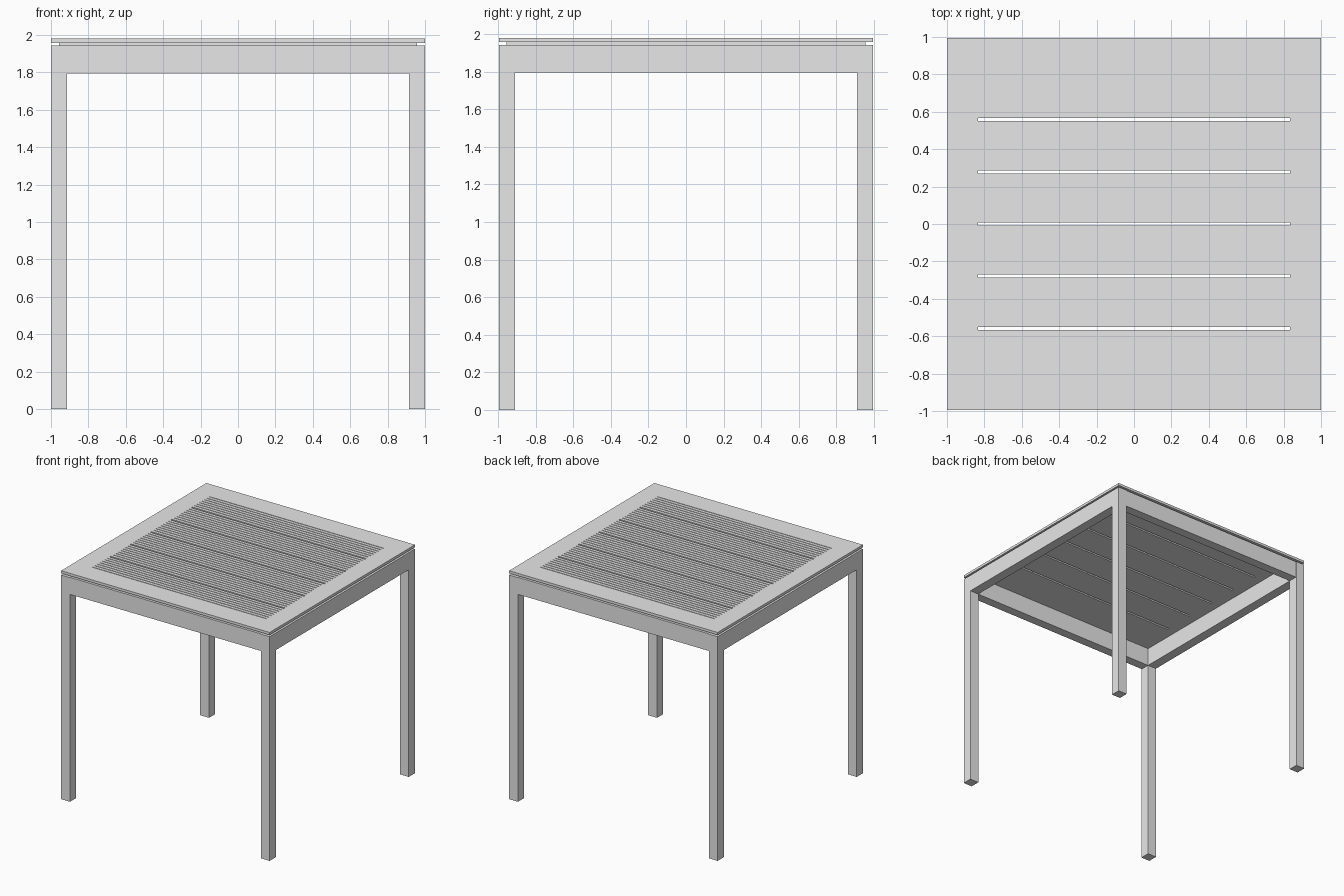
import bpy
import bmesh

cube = bpy.data.objects.get("Cube")
if cube:
    bpy.data.objects.remove(cube, do_unlink=True)

grey = bpy.data.materials.new("light grey")
grey.use_nodes = True
GREY = (0.8, 0.8, 0.8, 1.0)
grey.diffuse_color = GREY
grey.node_tree.nodes["Principled BSDF"].inputs["Base Color"].default_value = GREY

# Main dimensions
HX, HY = 1.0, 0.995              # half size of the table
LEG = 0.085
LEG_TOP, TOP_LOW, TOP = 1.943, 1.958, 1.98
OPEN_X, OPEN_Y = 0.835, 0.83     # half size of the slatted opening


def finish(name, bm):
    bmesh.ops.recalc_face_normals(bm, faces=bm.faces)
    mesh = bpy.data.meshes.new(name)
    bm.to_mesh(mesh)
    bm.free()
    mesh.materials.append(grey)
    obj = bpy.data.objects.new(name, mesh)
    bpy.context.collection.objects.link(obj)
    return obj


def box(name, x, y, z):
    """Box from (low, high) ranges."""
    bm = bmesh.new()
    bmesh.ops.create_cube(bm, size=1)
    for v in bm.verts:
        v.co = [r[0] if c < 0 else r[1] for c, r in zip(v.co, (x, y, z))]
    return finish(name, bm)


def extrude(name, faces, offset):
    """Solid made by extruding connected flat faces."""
    bm = bmesh.new()
    for pts in faces:
        bm.faces.new([bm.verts.new(p) for p in pts])
    bmesh.ops.remove_doubles(bm, verts=bm.verts, dist=1e-5)
    res = bmesh.ops.extrude_face_region(bm, geom=bm.faces[:], use_keep_orig=True)
    moved = [g for g in res["geom"] if isinstance(g, bmesh.types.BMVert)]
    bmesh.ops.translate(bm, verts=moved, vec=offset)
    return finish(name, bm)


def ring(name, outer, inner, low, high):
    """Rectangular frame with mitred corners."""
    signs = [(-1, -1), (1, -1), (1, 1), (-1, 1)]
    out = [(sx * outer[0], sy * outer[1], low) for sx, sy in signs]
    inn = [(sx * inner[0], sy * inner[1], low) for sx, sy in signs]
    quads = [(out[i], out[(i + 1) % 4], inn[(i + 1) % 4], inn[i]) for i in range(4)]
    return extrude(name, quads, (0, 0, high - low))


def span(side, a, b):
    return tuple(sorted((side * a, side * b)))


# Legs with thin foot pads
for sy, depth in ((-1, "front"), (1, "back")):
    for sx, side in ((-1, "right"), (1, "left")):
        x, y = span(sx, HX - LEG, HX), span(sy, HY - LEG, HY)
        box(f"{depth}_{side}_leg", x, y, (0.02, LEG_TOP))
        box(f"{depth}_{side}_foot", x, y, (0, 0.02))

# Aprons between the legs
for s, depth, side in ((-1, "front", "right"), (1, "back", "left")):
    box(f"{depth}_apron", (LEG - HX, HX - LEG),
        span(s, HY - LEG, HY - 0.004), (1.795, LEG_TOP))
    box(f"{side}_apron", span(s, HX - LEG, HX),
        (LEG - HY, HY - LEG), (1.795, LEG_TOP))

# Recessed spacer and top frame
ring("spacer_frame", (0.957, 0.955), (0.92, 0.915), LEG_TOP, TOP_LOW)
ring("top_frame", (HX, HY), (OPEN_X, OPEN_Y), TOP_LOW, TOP)

# Grooved slats: a ribbed profile extruded along x
SLATS, RIBS = 6, 8
GAP, GROOVE, DEPTH = 0.016, 0.006, 0.006
width = (2 * OPEN_Y - (SLATS - 1) * GAP) / SLATS
rib = (width - (RIBS - 1) * GROOVE) / RIBS
for i in range(SLATS):
    y0 = -OPEN_Y + i * (width + GAP)
    profile = [(y0, TOP_LOW)]
    for k in range(RIBS):
        a = y0 + k * (rib + GROOVE)
        if k:
            profile += [(a - GROOVE, TOP - DEPTH), (a, TOP - DEPTH)]
        profile += [(a, TOP), (a + rib, TOP)]
    profile.append((y0 + width, TOP_LOW))
    extrude(f"slat_{i + 1}", [[(-OPEN_X, y, z) for y, z in profile]],
            (2 * OPEN_X, 0, 0))
